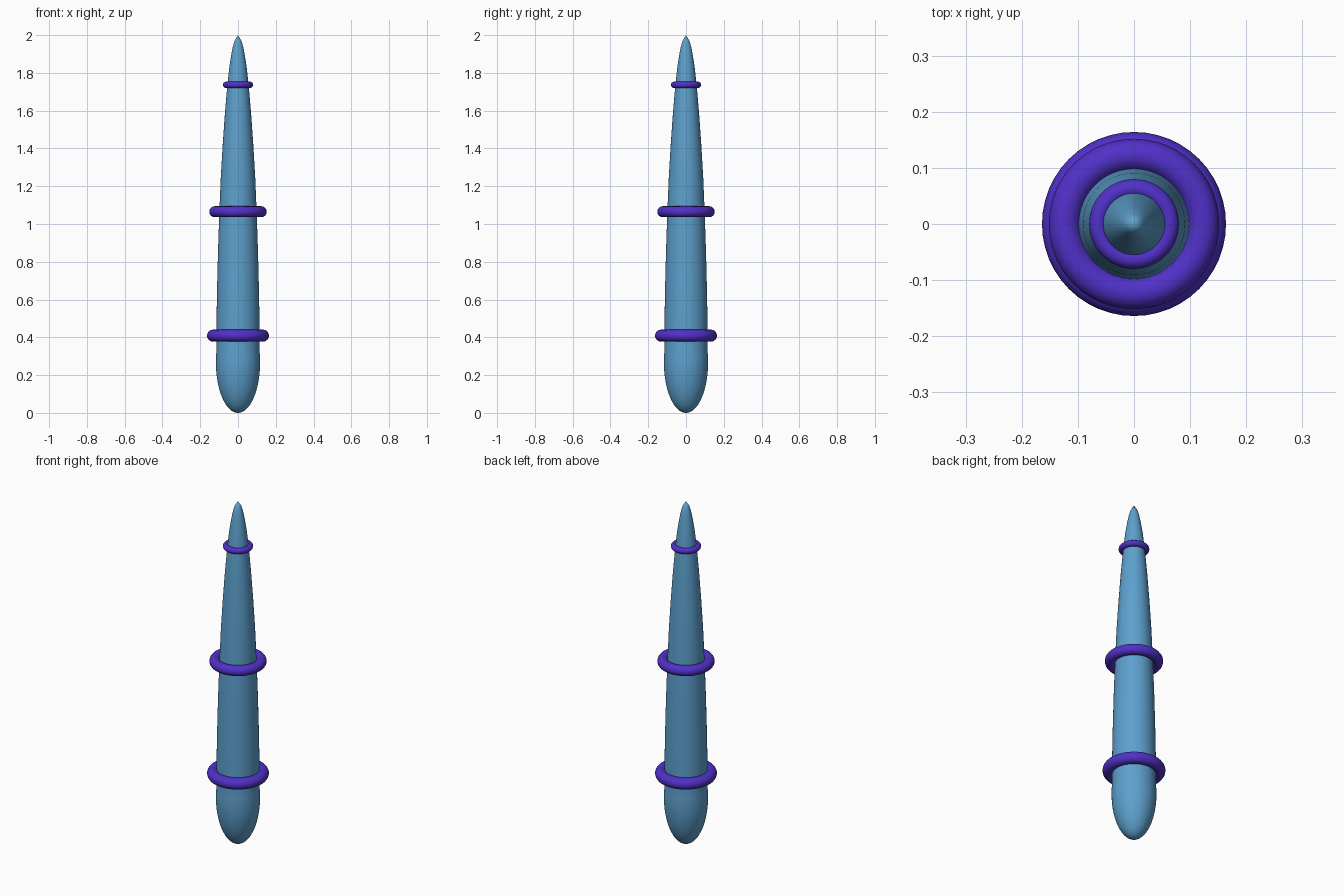
import bpy, bmesh
from math import sin, cos, pi, radians

if "Cube" in bpy.data.objects:
    bpy.data.objects.remove(bpy.data.objects["Cube"])


def material(name, color):
    m = bpy.data.materials.new(name)
    m.diffuse_color = (*color, 1)
    m.use_nodes = True
    m.node_tree.nodes["Principled BSDF"].inputs["Base Color"].default_value = m.diffuse_color
    return m


blue = material("blue", (0.11, 0.35, 0.61))
purple = material("purple", (0.08, 0.03, 0.58))


def lathe(name, profile, mat, segments=48):
    """Revolve (radius, z) points around the z axis."""
    bm = bmesh.new()
    vs = [bm.verts.new((r, 0, z)) for r, z in profile]
    es = [bm.edges.new(p) for p in zip(vs, vs[1:])]
    bmesh.ops.spin(bm, geom=vs + es, cent=(0, 0, 0), axis=(0, 0, 1),
                   angle=2 * pi, steps=segments)
    bmesh.ops.remove_doubles(bm, verts=bm.verts, dist=1e-5)
    bmesh.ops.recalc_face_normals(bm, faces=bm.faces)
    me = bpy.data.meshes.new(name)
    bm.to_mesh(me)
    bm.free()
    me.materials.append(mat)
    ob = bpy.data.objects.new(name, me)
    bpy.context.collection.objects.link(ob)
    bpy.context.view_layer.objects.active = ob
    ob.select_set(True)
    bpy.ops.object.shade_smooth_by_angle(angle=radians(40))
    ob.select_set(False)


# Rounded lower end, an elongated ellipsoid running up to the seam
end_profile = []
for i in range(25):
    a = pi * (-0.5 + i / 24 * 0.573)
    end_profile.append((max(0, 0.117 * cos(a)), 0.268 + 0.268 * sin(a)))

# Long tapered shaft with pointed tip
taper = [(0.1145, 0.45), (0.111, 0.65), (0.106, 0.85), (0.099, 1.06),
         (0.091, 1.25), (0.081, 1.42), (0.069, 1.59), (0.056, 1.74),
         (0.046, 1.83), (0.035, 1.90), (0.027, 1.94), (0.018, 1.97), (0, 2.0)]
lathe("tapered_body", end_profile + taper, blue)

# Three rings shrinking toward the tip: height, major and minor radius
for name, z, major, minor in (("lower_ring", 0.409, 0.132, 0.032),
                              ("middle_ring", 1.065, 0.123, 0.029),
                              ("upper_ring", 1.737, 0.0635, 0.0165)):
    bpy.ops.mesh.primitive_torus_add(location=(0, 0, z), major_radius=major,
                                     minor_radius=minor, major_segments=48,
                                     minor_segments=16)
    ring = bpy.context.object
    ring.name = name
    ring.data.materials.append(purple)
    bpy.ops.object.shade_smooth()
    ring.select_set(False)
